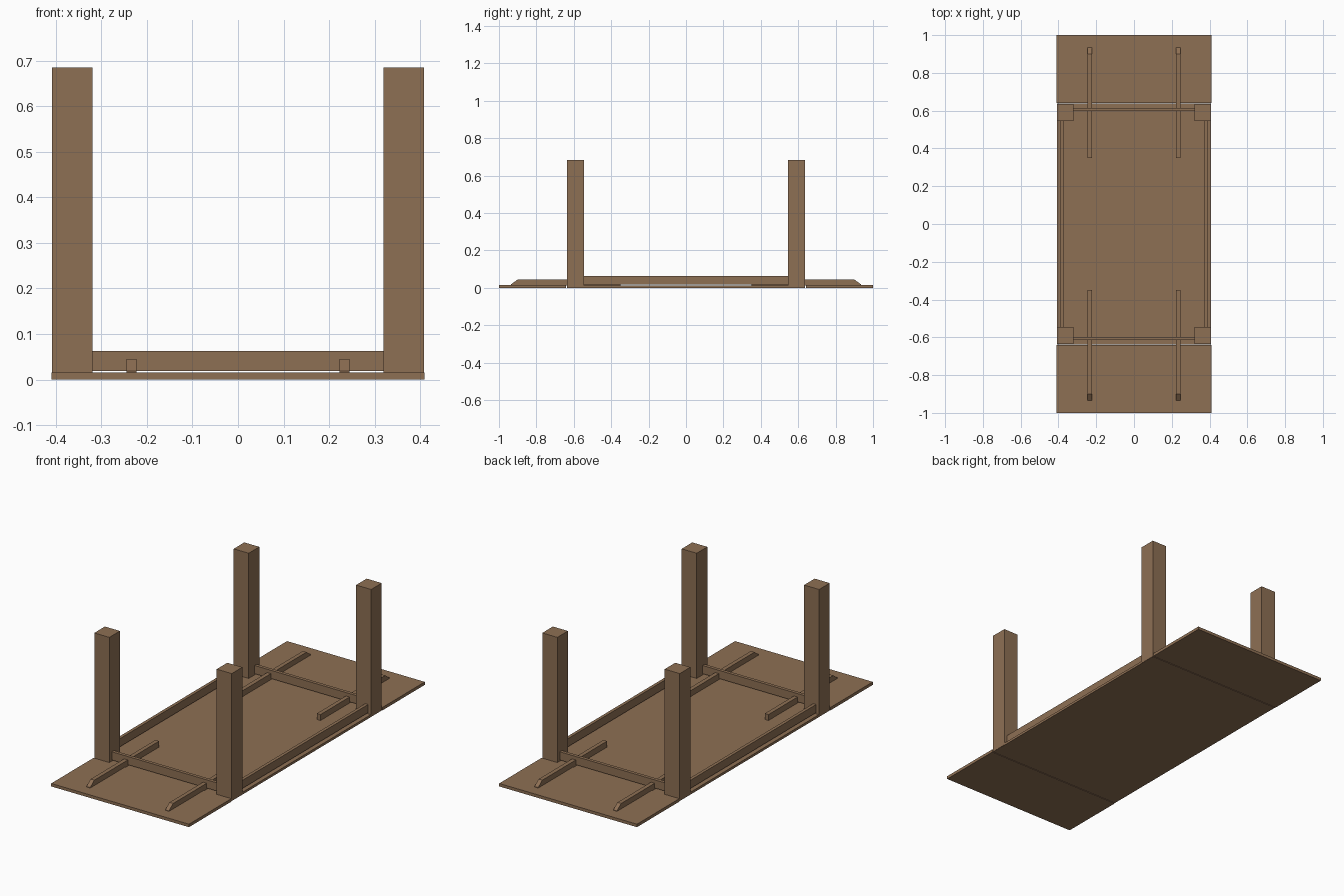
import bpy

if "Cube" in bpy.data.objects:
    bpy.data.objects.remove(bpy.data.objects["Cube"])

wood = bpy.data.materials.new("brown wood")
wood.diffuse_color = (0.27, 0.16, 0.088, 1)
wood.use_nodes = True
wood.node_tree.nodes["Principled BSDF"].inputs["Base Color"].default_value = wood.diffuse_color


def make(name, verts, faces):
    mesh = bpy.data.meshes.new(name)
    mesh.from_pydata(verts, [], faces)
    mesh.materials.append(wood)
    obj = bpy.data.objects.new(name, mesh)
    bpy.context.collection.objects.link(obj)
    return obj


def prism(name, profile, x0, x1):
    """Extrude a counter-clockwise (y, z) profile along x."""
    n = len(profile)
    verts = [(x, y, z) for x in (x0, x1) for y, z in profile]
    faces = [tuple(reversed(range(n))), tuple(range(n, 2 * n))]
    faces += [(i, (i + 1) % n, n + (i + 1) % n, n + i) for i in range(n)]
    return make(name, verts, faces)


def box(name, x0, x1, y0, y1, z0, z1):
    x0, x1 = sorted((x0, x1))
    y0, y1 = sorted((y0, y1))
    return prism(name, [(y0, z0), (y1, z0), (y1, z1), (y0, z1)], x0, x1)


# Upside-down table top
box("table_top", -0.407, 0.407, -0.637, 0.637, 0, 0.013)

for s, end in ((-1, "front"), (1, "back")):
    # Pulled-out leaf and the apron across the end
    box(end + "_leaf", -0.409, 0.409, s * 0.641, s * 1.0, 0, 0.016)
    box(end + "_apron", -0.32, 0.32, s * 0.597, s * 0.615, 0.019, 0.063)
    for t, side in ((-1, "left"), (1, "right")):
        # Square legs pointing up
        box(f"{end}_{side}_leg", t * 0.319, t * 0.408,
            s * 0.546, s * 0.636, 0.001, 0.685)
        # Sliding runner with a chamfered outer end
        profile = [(0.35, 0.013), (0.64, 0.013), (0.935, 0.015),
                   (0.935, 0.019), (0.90, 0.045), (0.35, 0.045)]
        if s < 0:
            profile = [(-y, z) for y, z in reversed(profile)]
        xc = t * 0.234
        prism(f"{end}_{side}_runner", profile, xc - 0.011, xc + 0.011)

# Long side aprons, raised slightly off the top
for t, side in ((-1, "left"), (1, "right")):
    box(side + "_apron", t * 0.373, t * 0.390, -0.546, 0.546, 0.019, 0.063)
